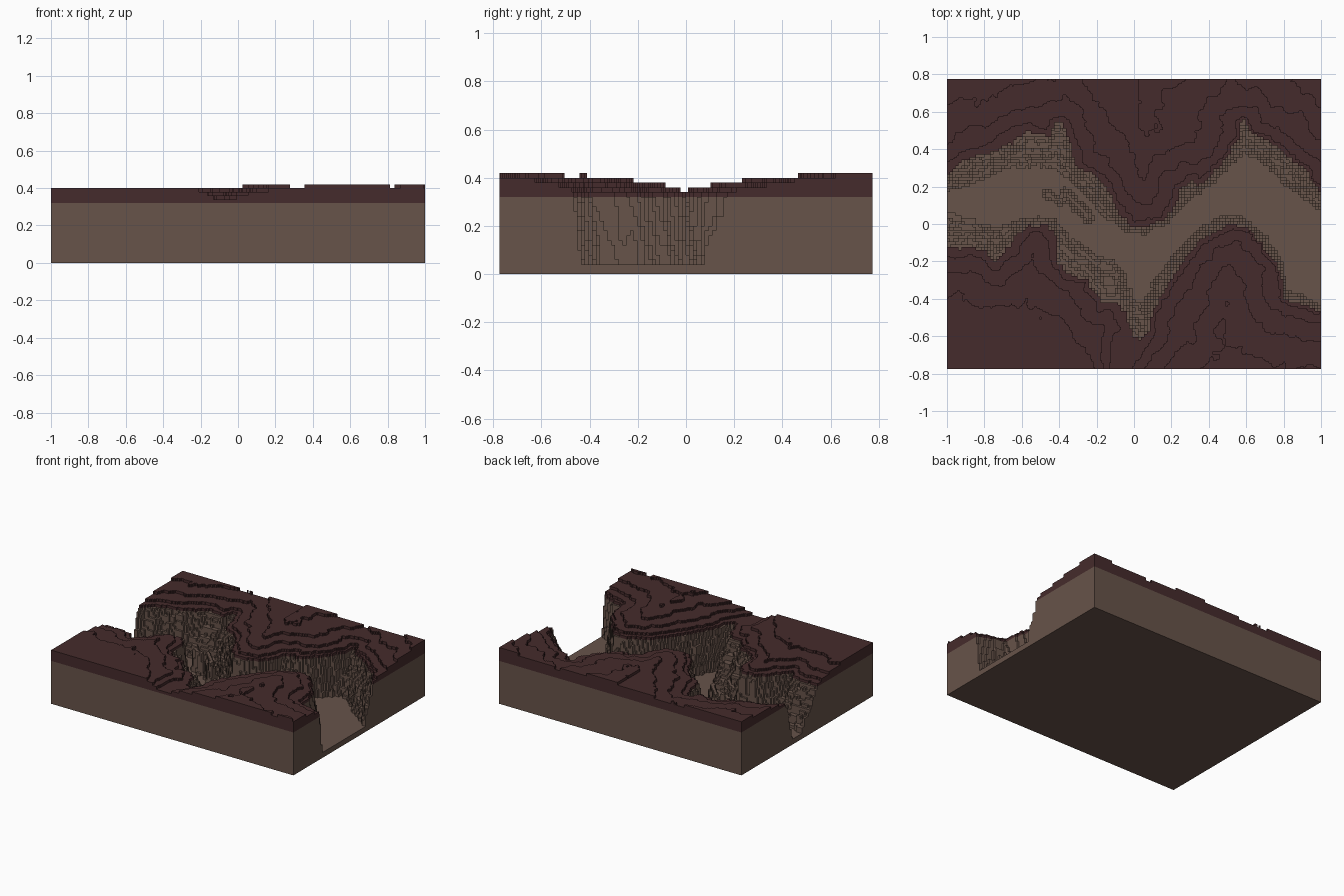
import bpy, bmesh, math
from mathutils import Vector, noise, kdtree

if "Cube" in bpy.data.objects:
    bpy.data.objects.remove(bpy.data.objects["Cube"])

NX, NY, CELL, STEP = 258, 200, 0.00775, 0.02
FLOOR, SEAM = 0.04, 0.32

# canyon outlines seen from above: rims at the colour seam, and edges of the flat floor
NORTH_RIM = [(-1, .25), (-.95, .31), (-.85, .36), (-.7, .40), (-.6, .47), (-.55, .49), (-.45, .47),
             (-.42, .54), (-.38, .53), (-.33, .38), (-.3, .30), (-.2, .25), (-.12, .15), (-.08, .04),
             (-.02, -.01), (.05, -.02), (.1, 0), (.2, .06), (.26, .2), (.3, .23), (.35, .2), (.42, .26),
             (.5, .35), (.55, .45), (.58, .58), (.62, .5), (.68, .46), (.75, .42), (.8, .37), (.88, .32),
             (.95, .24), (1, .165)]
NORTH_FLOOR = [(-1, .17), (-.85, .22), (-.7, .29), (-.6, .31), (-.45, .3), (-.35, .25), (-.25, .14),
               (-.15, .03), (-.05, -.04), (.05, -.06), (.2, .02), (.3, .13), (.4, .2), (.5, .29),
               (.57, .36), (.65, .36), (.75, .27), (.85, .18), (.95, .1), (1, .07)]
SOUTH_FLOOR = [(-1, .06), (-.9, .03), (-.75, -.02), (-.65, .01), (-.55, .04), (-.43, .03), (-.33, -.08),
               (-.2, -.17), (-.1, -.2), (-.05, -.26), (0, -.4), (.05, -.43), (.1, -.3), (.2, -.18),
               (.3, -.07), (.42, .02), (.5, .06), (.6, .03), (.7, -.06), (.78, -.16), (.82, -.35), (1, -.43)]
SOUTH_RIM = [(-1, -.14), (-.9, -.12), (-.8, -.14), (-.74, -.2), (-.68, -.13), (-.62, -.05), (-.55, 0),
             (-.45, 0), (-.42, -.07), (-.4, -.22), (-.33, -.28), (-.25, -.3), (-.2, -.38), (-.17, -.42),
             (-.08, -.42), (-.04, -.5), (0, -.6), (.05, -.63), (.09, -.5), (.15, -.38), (.2, -.28),
             (.3, -.15), (.4, -.05), (.5, -.01), (.58, 0), (.65, -.07), (.72, -.15), (.78, -.25),
             (.8, -.4), (.88, -.42), (.95, -.45), (1, -.47)]
# low ridges standing on the canyon floor: start, end, half width
RIDGES = [((-.47, .16), (-.39, .12), .025), ((-.36, .16), (-.24, .03), .035)]


def along(pts, x):
    x = max(-1, min(1, x))
    for (x0, y0), (x1, y1) in zip(pts, pts[1:]):
        if x <= x1:
            return y0 + (y1 - y0) * (x - x0) / (x1 - x0)
    return pts[-1][1]


def rough(x, y, freq, seed):
    p = Vector((x * freq, y * freq, seed))
    return noise.noise(p) + 0.5 * noise.noise(p * 2.1)


def centre(i, j):
    return (i + .5 - NX / 2) * CELL, (j + .5 - NY / 2) * CELL


def wall_rise(x, y):
    """0 on the canyon floor, 1 at the rim, more than 1 outside."""
    xw = x + .014 * rough(x, y, 22, 3.3)
    yw = y + .014 * rough(x, y, 22, 8.7)
    nf, nr = along(NORTH_FLOOR, xw), along(NORTH_RIM, xw)
    sf, sr = along(SOUTH_FLOOR, xw), along(SOUTH_RIM, xw)
    return max(0, (yw - nf) / max(nr - nf, .02), (sf - yw) / max(sf - sr, .02))


def ridge_height(x, y):
    best = 0
    for a, b, w in RIDGES:
        a, b, p = Vector(a), Vector(b), Vector((x, y))
        t = max(0, min(1, (p - a).dot(b - a) / (b - a).length_squared))
        d = (p - a.lerp(b, t)).length + .012 * rough(x, y, 25, 5.1)
        best = max(best, min(.16, .22 * (1 - d / w)))
    return best


# height of every column, in whole steps; the walls use blocks of 2 x 2 columns
rise = {(i, j): wall_rise(*centre(i // 2 * 2 + .5, j // 2 * 2 + .5))
        for i in range(NX) for j in range(NY)}
canyon = [c for c, t in rise.items() if t < 1]
tree = kdtree.KDTree(len(canyon))
for k, c in enumerate(canyon):
    tree.insert((*centre(*c), 0), k)
tree.balance()

level = {}
for c, t in rise.items():
    x, y = centre(*c)
    if t < 1:
        xb, yb = centre(c[0] // 2 * 2 + .5, c[1] // 2 * 2 + .5)
        if t > 0:
            # broken ledges between short cliffs
            shift = .5 * noise.noise(Vector((xb * 9, yb * 9, 4.4)))
            s = t * 5 + shift
            ledge = math.floor(s) + max(0, min(1, (s % 1 - .5) * 2.5))
            t = max(.02, min(1, (ledge - shift) / 5 + .1 + .10 * rough(xb, yb, 20, 1.7)))
        h = FLOOR + max((SEAM - FLOOR) * t, ridge_height(xb, yb))
        level[c] = min(round(SEAM / STEP), round(h / STEP))
    else:
        d = tree.find((x, y, 0))[2]
        basin = .05 * math.exp(-((x + .08) / .1) ** 2 - ((y + .8) / .2) ** 2)
        h = .326 + .135 * math.sqrt(d) + .006 * x - basin
        h += .008 * rough(x, y, 5, 2.2) + .006 * rough(x, y, 16, 6.4)
        level[c] = max(17, min(20 if x < .02 else 21, round(h / STEP)))


def stepped_layer(name, material, low, high):
    """Columns clipped between two heights: tops, and walls where a neighbour is lower."""
    bm = bmesh.new()

    def quad(*corners):
        bm.faces.new([bm.verts.new(p) for p in corners])

    def clipped(i, j):
        return max(low, min(high, level.get((i, j), 0) * STEP))

    for (i, j), lv in level.items():
        z = clipped(i, j)
        if z <= low:
            continue
        x, y = centre(i, j)
        h = CELL / 2
        ring = [(x - h, y - h), (x + h, y - h), (x + h, y + h), (x - h, y + h)]
        if lv * STEP <= high + 1e-6:
            quad(*[(px, py, z) for px, py in ring])
        for k, (di, dj) in enumerate([(0, -1), (1, 0), (0, 1), (-1, 0)]):
            zn = clipped(i + di, j + dj)
            if zn < z - 1e-6:
                a, b = ring[k], ring[(k + 1) % 4]
                quad((*a, zn), (*b, zn), (*b, z), (*a, z))
    if low == 0:
        X, Y = NX * CELL / 2, NY * CELL / 2
        quad((-X, -Y, 0), (-X, Y, 0), (X, Y, 0), (X, -Y, 0))
    bmesh.ops.remove_doubles(bm, verts=bm.verts, dist=1e-5)
    mesh = bpy.data.meshes.new(name)
    bm.to_mesh(mesh)
    bm.free()
    mesh.materials.append(material)
    obj = bpy.data.objects.new(name, mesh)
    bpy.context.collection.objects.link(obj)


def flat_colour(name, rgb):
    m = bpy.data.materials.new(name)
    m.diffuse_color = (*rgb, 1)
    m.use_nodes = True
    m.node_tree.nodes["Principled BSDF"].inputs["Base Color"].default_value = m.diffuse_color
    return m


# lower rock with the canyon cut through, and the dark terraced ground on top
stepped_layer("canyon_rock", flat_colour("brown rock", (.136, .087, .068)), 0, SEAM)
stepped_layer("terraced_ground", flat_colour("dark maroon soil", (.060, .024, .025)), SEAM, 1)
